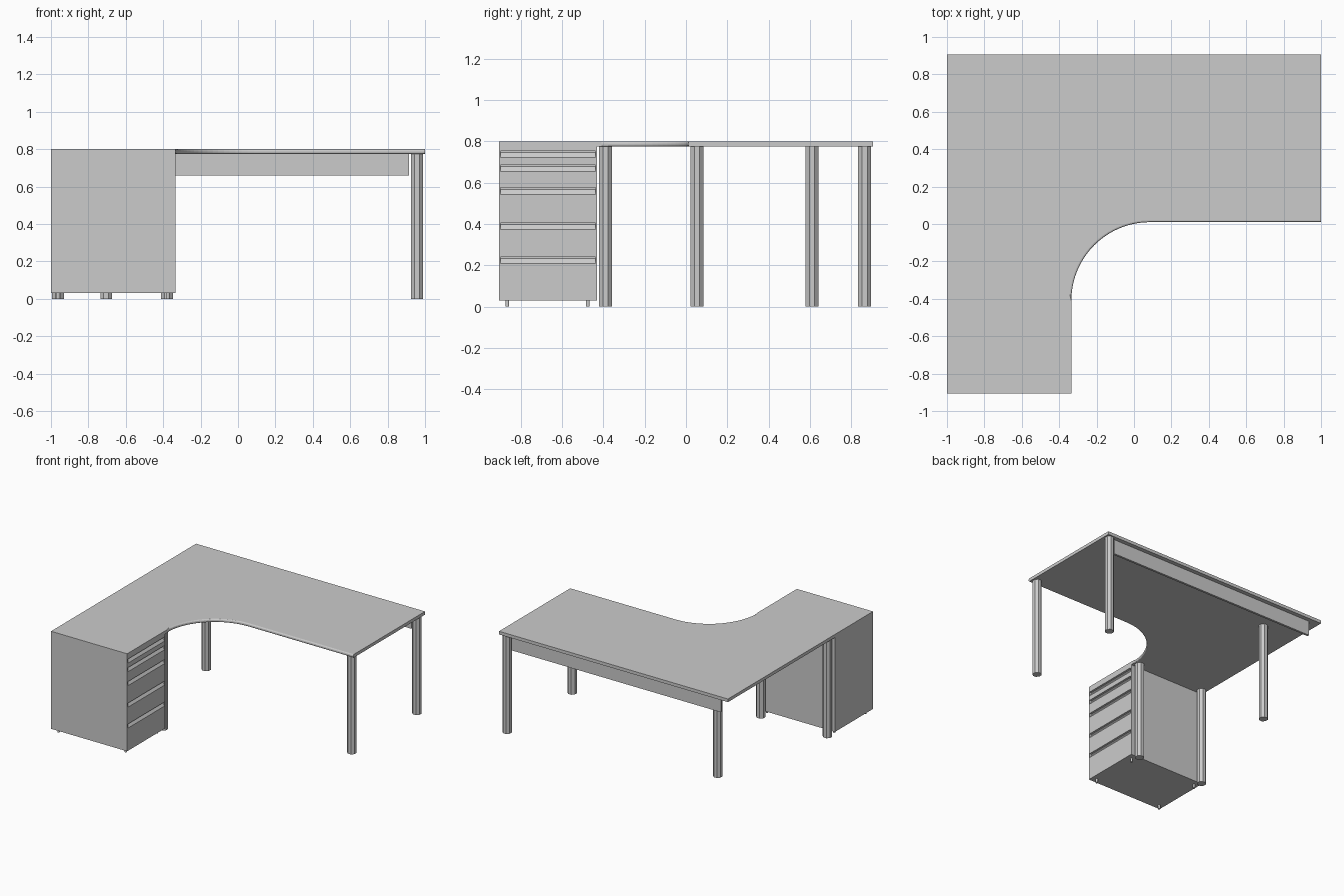
import bpy, bmesh, math

if "Cube" in bpy.data.objects:
    bpy.data.objects.remove(bpy.data.objects["Cube"])

def finish(bm, name):
    bmesh.ops.recalc_face_normals(bm, faces=bm.faces[:])
    me = bpy.data.meshes.new(name)
    bm.to_mesh(me)
    bm.free()
    ob = bpy.data.objects.new(name, me)
    bpy.context.collection.objects.link(ob)
    return ob

def prism(name, pts, vec):
    """Extrude a planar 3D outline along vec."""
    bm = bmesh.new()
    face = bm.faces.new([bm.verts.new(p) for p in pts])
    ext = bmesh.ops.extrude_face_region(bm, geom=[face])
    bmesh.ops.translate(bm, vec=vec, verts=[v for v in ext['geom'] if isinstance(v, bmesh.types.BMVert)])
    return finish(bm, name)

def box(name, x0, x1, y0, y1, z0, z1):
    return prism(name, [(x0, y0, z0), (x1, y0, z0), (x1, y1, z0), (x0, y1, z0)], (0, 0, z1 - z0))

def post(name, x, y, r, z1, sides):
    pts = [(x + r * math.cos(math.tau * (i + .5) / sides),
            y + r * math.sin(math.tau * (i + .5) / sides), 0) for i in range(sides)]
    return prism(name, pts, (0, 0, z1))

# L-shaped desktop with a curved inner corner
Z0, Z1, R = 0.775, 0.8, 0.42
cx, cy = 0.085, -0.41
arc = [(cx + R * math.cos(a), cy + R * math.sin(a))
       for a in (math.pi / 2 * (1 + i / 20) for i in range(21))]
front = [(1, 0.01)] + arc
outline = front + [(-0.335, -0.43), (-1, -0.43), (-1, 0.905), (1, 0.905)]
top = prism("desktop", [(x, y, Z0) for x, y in outline], (0, 0, Z1 - Z0))

# rounded nosing along the user's edge
bm = bmesh.new()
bm.from_mesh(top.data)
keys = {(round(x, 4), round(y, 4)) for x, y in front}
on = lambda v: (round(v.co.x, 4), round(v.co.y, 4)) in keys
nose = [e for e in bm.edges if on(e.verts[0]) and on(e.verts[1])
        and abs(e.verts[0].co.z - e.verts[1].co.z) < 1e-5]
bmesh.ops.bevel(bm, geom=nose, offset=0.01, segments=3, profile=0.5, affect='EDGES')
bm.to_mesh(top.data)
bm.free()

# desk legs
for i, (x, y) in enumerate([(0.957, 0.053), (0.957, 0.865), (-0.705, 0.61),
                            (-0.38, -0.39), (-0.962, -0.39)]):
    post(f"desk_leg_{i + 1}", x, y, 0.034, Z0, 8)

# back modesty panel
box("modesty_panel", -0.915, 0.915, 0.855, 0.872, 0.66, Z0)

# drawer cabinet: body core, side walls and a drawer front profile with grip slots
FX = -0.335
YA, YB = -0.905, -0.43
profile = [(-1, 0.03), (FX, 0.03)]
for z in (0.225, 0.39, 0.56, 0.67, 0.738):
    profile += [(FX, z - 0.016), (FX - 0.018, z + 0.008), (FX - 0.018, z + 0.016), (FX, z + 0.016)]
profile += [(FX, 0.8), (-1, 0.8)]
prism("cabinet_body", [(x, YA + 0.008, z) for x, z in profile], (0, YB - YA - 0.016, 0))
box("cabinet_front_side", -1, FX, YA, YA + 0.008, 0.03, 0.8)
box("cabinet_back_side", -1, FX, YB - 0.008, YB, 0.03, 0.8)

# cabinet feet
for x in (-0.962, -0.375):
    for y in (-0.865, -0.475):
        post("cabinet_foot", x, y, 0.009, 0.03, 12)
